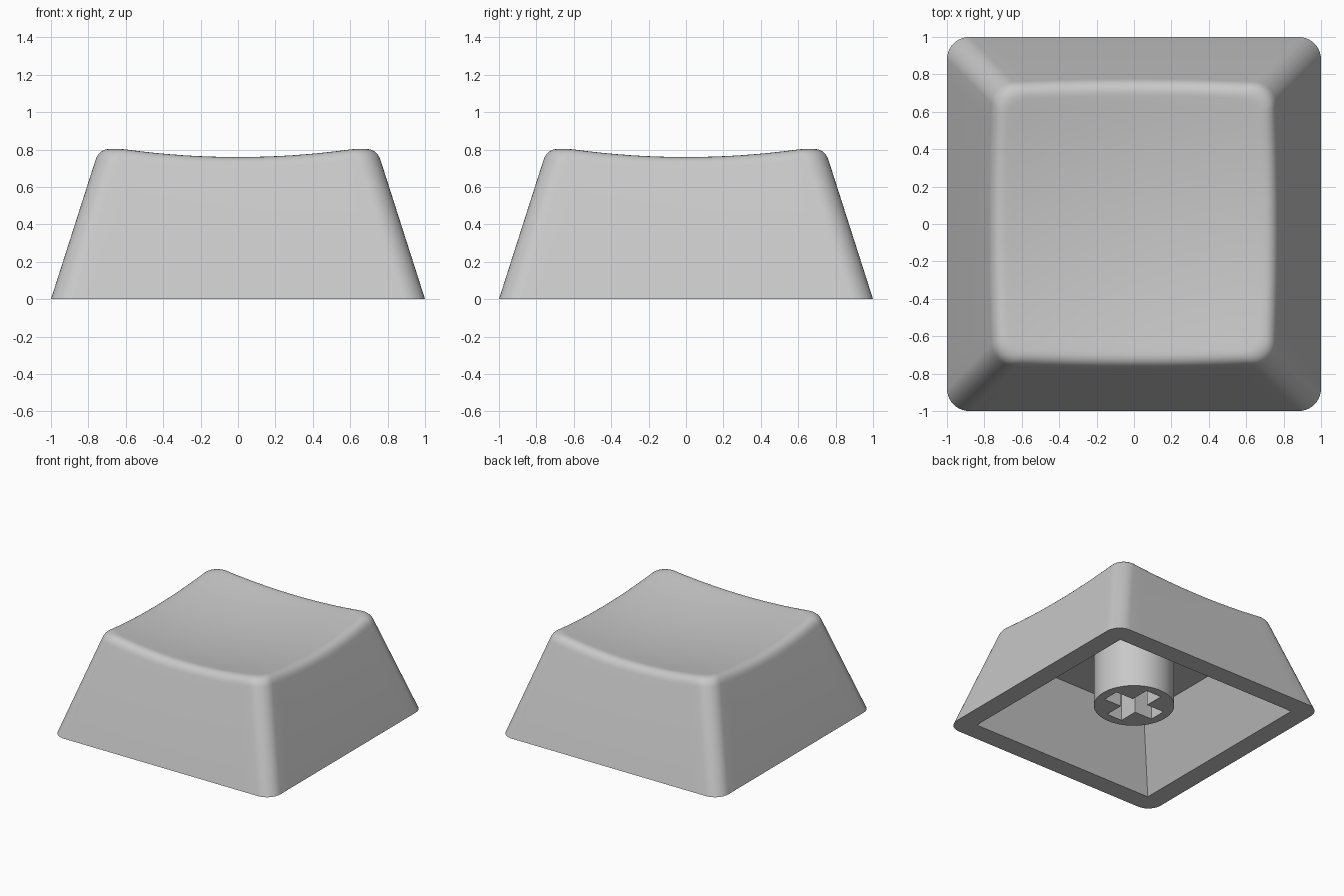
import bpy
import bmesh
import math

if "Cube" in bpy.data.objects:
    bpy.data.objects.remove(bpy.data.objects["Cube"])

SLOPE = 0.32      # inward lean of the outer walls
CORNER = 0.12     # outer corner radius
SOFT = 0.07       # size of the rounded top edge

grey = bpy.data.materials.new("light grey plastic")
grey.use_nodes = True
grey.diffuse_color = (0.58, 0.58, 0.58, 1)
grey.node_tree.nodes["Principled BSDF"].inputs["Base Color"].default_value = grey.diffuse_color


def outline(half, radius, corner_steps=10, side_steps=16):
    """Rounded square with the same point count for every size."""
    pts = []
    for q in range(4):
        c, s = round(math.cos(q * math.pi / 2)), round(math.sin(q * math.pi / 2))
        flat = half - radius
        quarter = [(half, flat * (2 * i / side_steps - 1)) for i in range(side_steps)]
        for i in range(corner_steps):
            a = math.pi / 2 * i / corner_steps
            quarter.append((flat + radius * math.cos(a), flat + radius * math.sin(a)))
        pts += [(x * c - y * s, x * s + y * c) for x, y in quarter]
    return pts


def dish(x, y):
    """Height of the hollow top surface."""
    return 0.702 + 0.12 * (x * x + y * y)


def level(half, radius, z):
    return [(x, y, z) for x, y in outline(half, radius)]


def wall_point(i, z):
    return (*outline(1 - SLOPE * z, CORNER)[i], z)


def finish(obj):
    bpy.ops.object.select_all(action="DESELECT")
    obj.select_set(True)
    bpy.context.view_layer.objects.active = obj
    bpy.ops.object.shade_smooth_by_angle(angle=math.radians(30))


# Rounded top edge: blend from the wall, past the crease, onto the dish
steps = 7
edge_rings = [[] for _ in range(steps + 1)]
for i in range(len(outline(1, CORNER))):
    z = 0.77
    for _ in range(6):
        z = dish(*wall_point(i, z)[:2])
    crease = wall_point(i, z)
    low = wall_point(i, z - SOFT)
    x, y = outline(1 - SLOPE * z - SOFT, CORNER - 0.02)[i]
    high = (x, y, dish(x, y))
    for k, ring in enumerate(edge_rings):
        t = k / steps
        ring.append(tuple((1 - t) ** 2 * a + 2 * t * (1 - t) * b + t * t * c
                          for a, b, c in zip(low, crease, high)))

# Dished top: shrink the last edge ring toward the centre
dish_rings = []
for k in range(1, 12):
    f = 1 - k / 12
    dish_rings.append([(x * f, y * f, dish(x * f, y * f)) for x, y, _ in edge_rings[-1]])

# Cap shell: cavity ceiling, cavity wall, rim, outer wall, rounded edge, dish
rings = [level(0.60, 0, 0.52), level(0.84, 0, 0), level(1, CORNER, 0)]
rings += edge_rings + dish_rings
bm = bmesh.new()
loops = [[bm.verts.new(p) for p in ring] for ring in rings]
count = len(loops[0])
for a, b in zip(loops, loops[1:]):
    for i in range(count):
        j = (i + 1) % count
        bm.faces.new((a[i], a[j], b[j], b[i]))
for ring, height in ((loops[0], 0.52), (loops[-1], dish(0, 0))):
    middle = bm.verts.new((0, 0, height))
    for i in range(count):
        bm.faces.new((ring[i], ring[(i + 1) % count], middle))
bmesh.ops.remove_doubles(bm, verts=bm.verts, dist=0.0001)
bmesh.ops.recalc_face_normals(bm, faces=bm.faces)
mesh = bpy.data.meshes.new("cap_shell")
bm.to_mesh(mesh)
bm.free()
mesh.materials.append(grey)
shell = bpy.data.objects.new("cap_shell", mesh)
bpy.context.collection.objects.link(shell)
finish(shell)

# Mounting stem: round post with a cross-shaped socket
curve = bpy.data.curves.new("mounting_stem", "CURVE")
curve.dimensions = "2D"
curve.fill_mode = "BOTH"
curve.extrude = 0.21
arm, thick = 0.23, 0.07
circle = [(0.303 * math.cos(math.tau * i / 64), 0.303 * math.sin(math.tau * i / 64)) for i in range(64)]
cross = []
for q in range(4):
    c, s = round(math.cos(q * math.pi / 2)), round(math.sin(q * math.pi / 2))
    for x, y in ((arm, -thick), (arm, thick), (thick, thick)):
        cross.append((x * c - y * s, x * s + y * c))
for pts in (circle, cross):
    spline = curve.splines.new("POLY")
    spline.points.add(len(pts) - 1)
    spline.use_cyclic_u = True
    for p, (x, y) in zip(spline.points, pts):
        p.co = (x, y, 0, 1)
curve.materials.append(grey)
stem = bpy.data.objects.new("mounting_stem", curve)
stem.location.z = 0.32
bpy.context.collection.objects.link(stem)
bpy.ops.object.select_all(action="DESELECT")
stem.select_set(True)
bpy.context.view_layer.objects.active = stem
bpy.ops.object.convert(target="MESH")
finish(bpy.context.view_layer.objects.active)
